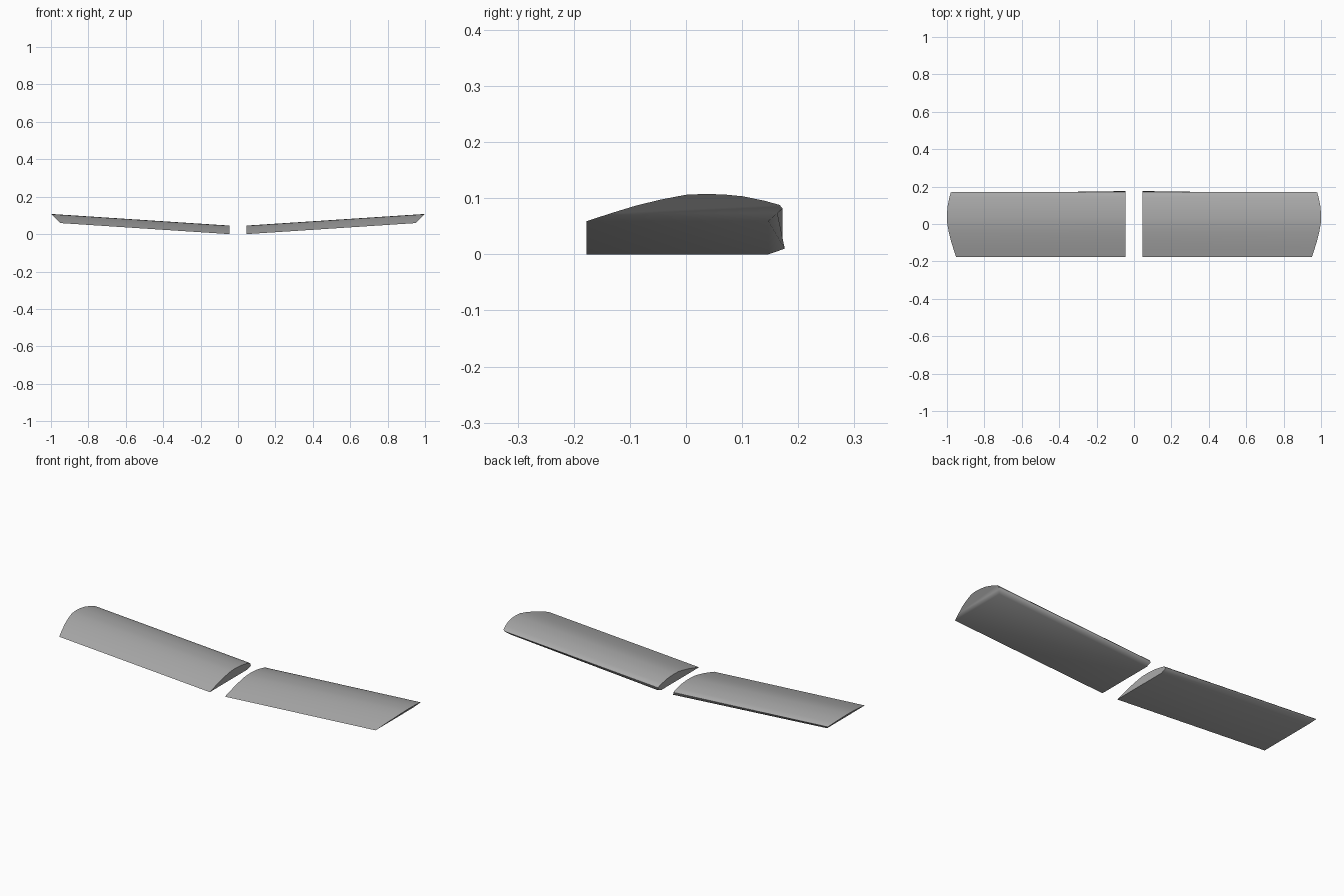
import bpy
import bmesh
import math

if "Cube" in bpy.data.objects:
    bpy.data.objects.remove(bpy.data.objects["Cube"], do_unlink=True)

grey = bpy.data.materials.new("wing grey")
grey.use_nodes = True
grey.diffuse_color = (0.4, 0.4, 0.4, 1)
grey.node_tree.nodes["Principled BSDF"].inputs["Base Color"].default_value = (0.4, 0.4, 0.4, 1)

# Flat-bottomed aerofoil (y, height), from trailing edge over the top to the nose
TOP = [(-0.177, 0), (-0.133, 0.0135), (-0.089, 0.026), (-0.045, 0.036), (0, 0.044),
       (0.035, 0.0455), (0.07, 0.0443), (0.101, 0.0415), (0.14, 0.034),
       (0.167, 0.027), (0.172, 0.021)]
UNDERSIDE = (0.147, 0)
ROOT_NOSE = (0.176, 0.01)
TIP_NOSE = (0.163, 0.0135)

ROOT_X, TIP_X = 0.0455, 0.951
RAKE = 1.077          # outward lean of the tip cut
DIHEDRAL = 0.059 / (TIP_X - ROOT_X)


def place(side, x, y, h):
    return (side * x, y, h + (x - ROOT_X) * DIHEDRAL)


def wing_panel(name, side):
    bm = bmesh.new()
    root = [bm.verts.new(place(side, ROOT_X, y, h))
            for y, h in TOP + [ROOT_NOSE, UNDERSIDE]]
    tip = [bm.verts.new(place(side, TIP_X + RAKE * h, y, h))
           for y, h in TOP + [TIP_NOSE, UNDERSIDE]]
    # Skin between the two ribs, then the end caps
    for i in range(len(root)):
        j = (i + 1) % len(root)
        bm.faces.new((root[i], root[j], tip[j], tip[i]))
    bm.faces.new(root)
    bm.faces.new(tip)
    bmesh.ops.recalc_face_normals(bm, faces=bm.faces)
    mesh = bpy.data.meshes.new(name)
    bm.to_mesh(mesh)
    bm.free()
    mesh.materials.append(grey)
    panel = bpy.data.objects.new(name, mesh)
    bpy.context.collection.objects.link(panel)
    bpy.ops.object.select_all(action="DESELECT")
    panel.select_set(True)
    bpy.context.view_layer.objects.active = panel
    bpy.ops.object.shade_smooth_by_angle(angle=math.radians(50))


wing_panel("left_wing_panel", 1)
wing_panel("right_wing_panel", -1)
